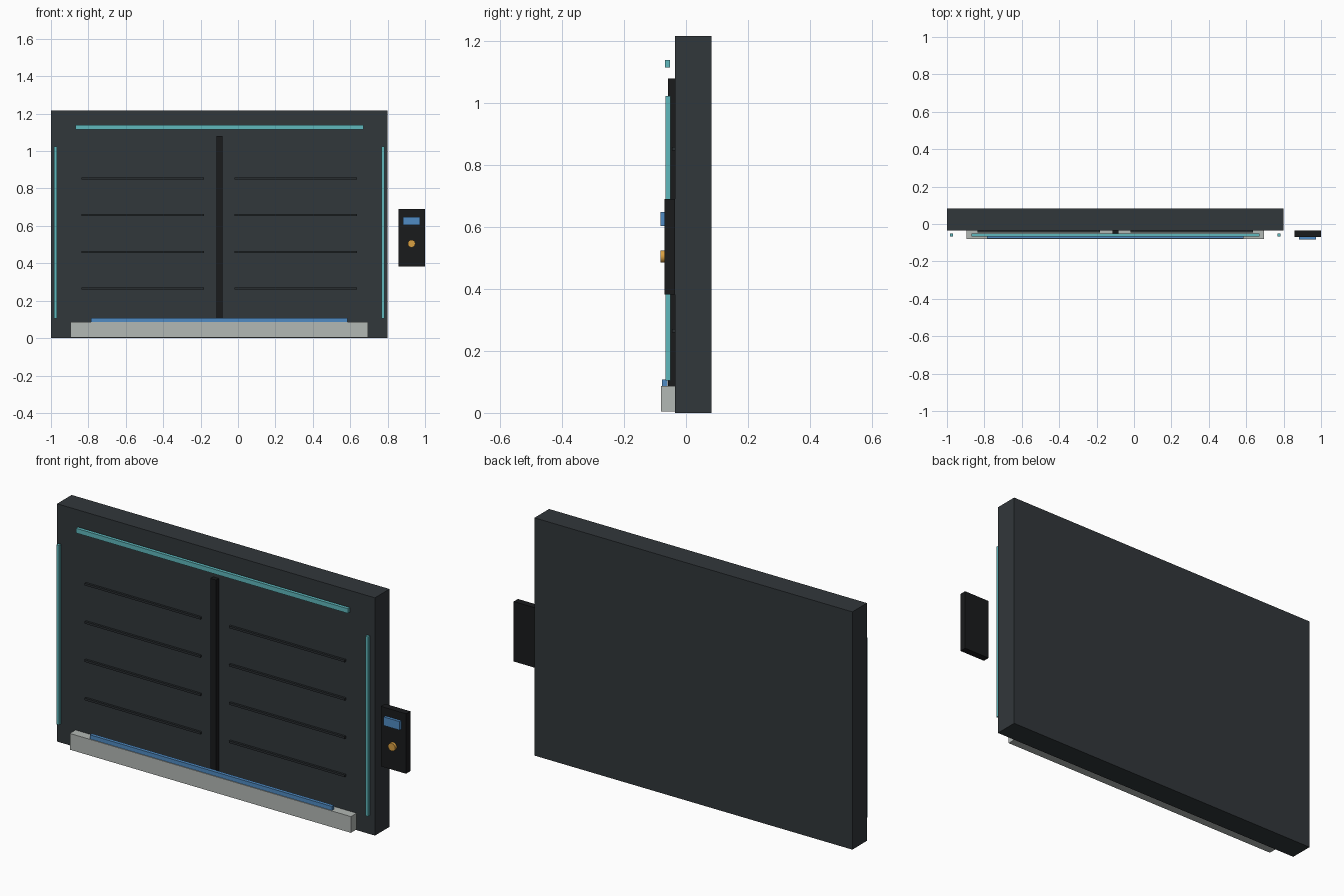
import bpy
import math

cube = bpy.data.objects.get("Cube")
if cube:
    bpy.data.objects.remove(cube, do_unlink=True)


def material(name, r, g, b):
    mat = bpy.data.materials.new(name)
    mat.use_nodes = True
    mat.diffuse_color = (r, g, b, 1)
    shader = next(n for n in mat.node_tree.nodes if n.type == 'BSDF_PRINCIPLED')
    shader.inputs["Base Color"].default_value = (r, g, b, 1)
    return mat


SLATE = material("slate", 0.031, 0.038, 0.043)
RIB = material("dark_slate", 0.022, 0.027, 0.030)
BLACK = material("black", 0.010, 0.011, 0.012)
STEEL = material("pale_steel", 0.45, 0.48, 0.46)
TEAL = material("teal_light", 0.115, 0.48, 0.51)
BLUE = material("blue_light", 0.08, 0.26, 0.55)
AMBER = material("amber", 0.69, 0.35, 0.055)


def box(name, mat, x, y, z):
    """Box from (min, max) ranges on each axis."""
    spans = (x, y, z)
    bpy.ops.mesh.primitive_cube_add(size=1, location=[(a + b) / 2 for a, b in spans])
    obj = bpy.context.object
    obj.name = name
    obj.scale = [b - a for a, b in spans]
    bpy.ops.object.transform_apply(location=False, rotation=False, scale=True)
    obj.data.materials.append(mat)
    return obj


def around(centre, width):
    return centre - width / 2, centre + width / 2


FACE = -0.035   # front plane of the door slab
MID = -0.1      # door centre line

# Door slab with its central seam
box("door_slab", SLATE, around(MID, 1.8), (FACE, 0.083), (0, 1.217))
box("centre_seam", BLACK, around(MID, 0.032), (-0.058, FACE), (0.08, 1.08))

# Raised ribs on both door leaves
for side, label in ((-1, "right"), (1, "left")):
    for row in range(4):
        box(f"{label}_rib_{row + 1}", RIB, around(MID + side * 0.409, 0.655),
            (-0.046, FACE), around(0.265 + row * 0.196, 0.011))

# Light strips standing off the slab
LIGHT_Y = (-0.066, -0.05)
box("top_light", TEAL, around(MID, 1.54), (-0.068, -0.051), (1.115, 1.139))
for side, label in ((-1, "right"), (1, "left")):
    box(f"{label}_light", TEAL, around(MID + side * 0.875, 0.016), LIGHT_Y, (0.105, 1.024))

# Threshold with its light
box("threshold", STEEL, around(MID, 1.592), (-0.081, FACE), (0.004, 0.087))
box("threshold_light", BLUE, around(MID, 1.37), (-0.077, -0.06), (0.087, 0.108))

# Control panel beside the door
box("control_panel", BLACK, (0.857, 1.0), (-0.069, FACE), (0.383, 0.69))
box("panel_screen", BLUE, around(0.928, 0.09), (-0.083, -0.067), (0.604, 0.648))
bpy.ops.mesh.primitive_cylinder_add(vertices=24, radius=0.02, depth=0.016,
                                    location=(0.928, -0.075, 0.505),
                                    rotation=(math.pi / 2, 0, 0))
button = bpy.context.object
button.name = "panel_button"
button.data.materials.append(AMBER)
bpy.ops.object.shade_smooth_by_angle(angle=math.radians(30))
